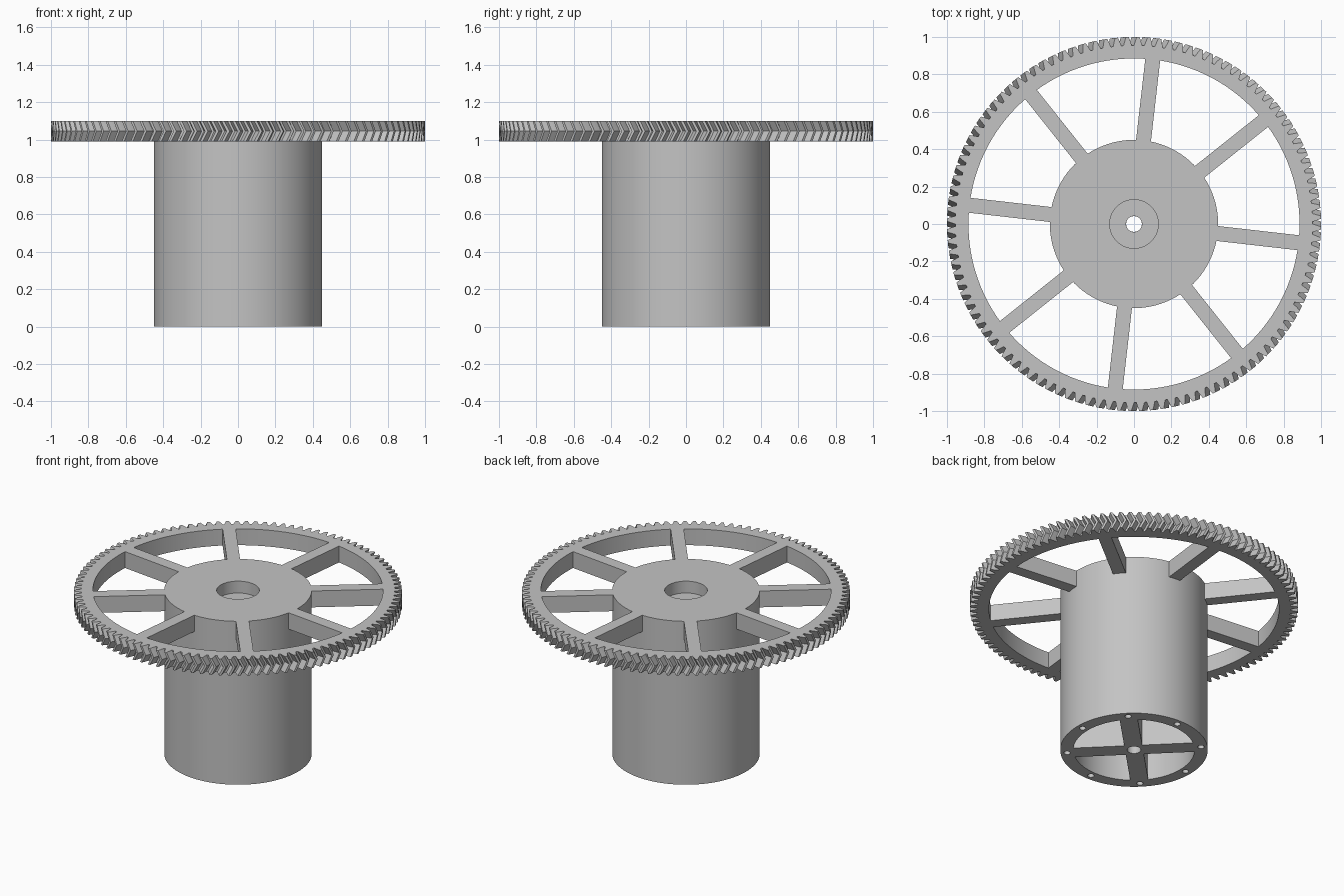
import bpy, bmesh
from math import sin, cos, pi, tau, radians
from mathutils import Matrix

cube = bpy.data.objects.get("Cube")
if cube:
    bpy.data.objects.remove(cube, do_unlink=True)

GREY = (0.55, 0.55, 0.55, 1)
grey = bpy.data.materials.new("plain grey")
grey.use_nodes = True
grey.diffuse_color = GREY
grey.node_tree.nodes["Principled BSDF"].inputs["Base Color"].default_value = GREY

TOP, BOTTOM = 1.10, 0.99      # gear faces
TEETH = 108
DRUM_R, CAVITY_R, BORE_R = 0.45, 0.37, 0.042
CAVITY_TOP = 0.90


def finish(name, bm):
    bmesh.ops.recalc_face_normals(bm, faces=bm.faces)
    mesh = bpy.data.meshes.new(name)
    bm.to_mesh(mesh)
    bm.free()
    mesh.materials.append(grey)
    obj = bpy.data.objects.new(name, mesh)
    bpy.context.collection.objects.link(obj)
    return obj


def skin(name, rings, closed=True):
    """Join closed rings of points with quads, wrapping from last to first."""
    bm = bmesh.new()
    rows = [[bm.verts.new(p) for p in ring] for ring in rings]
    for a, b in zip(rows, rows[1:] + rows[:1]):
        for i in range(len(a)):
            j = (i + 1) % len(a)
            bm.faces.new((a[i], a[j], b[j], b[i]))
    return finish(name, bm)


def circle(r, z, n):
    return [(r * cos(tau * i / n), r * sin(tau * i / n), z) for i in range(n)]


def add_cylinder(bm, x, y, r, z0, z1, n):
    place = Matrix.Translation((x, y, (z0 + z1) / 2))
    bmesh.ops.create_cone(bm, cap_ends=True, segments=n, radius1=r, radius2=r,
                          depth=z1 - z0, matrix=place)


def add_box(bm, x0, x1, width, z0, z1, angle):
    """Box lying along a radius, turned about the axle."""
    place = (Matrix.Rotation(angle, 4, 'Z')
             @ Matrix.Translation(((x0 + x1) / 2, 0, (z0 + z1) / 2))
             @ Matrix.Diagonal((x1 - x0, width, z1 - z0, 1)))
    bmesh.ops.create_cube(bm, size=1, matrix=place)


def boolean(obj, cutter, operation):
    mod = obj.modifiers.new("boolean", 'BOOLEAN')
    mod.object, mod.operation, mod.solver = cutter, operation, 'EXACT'
    bpy.context.view_layer.objects.active = obj
    bpy.ops.object.modifier_apply(modifier=mod.name)
    bpy.data.objects.remove(cutter, do_unlink=True)


# Herringbone gear rim: tooth outline swept in a chevron
TOOTH = [(0.0, 0.955), (0.22, 0.955), (0.36, 0.98), (0.48, 1.0),
         (0.74, 1.0), (0.86, 0.98)]


def tooth_ring(z, twist):
    ring = []
    for i in range(TEETH):
        for part, r in TOOTH:
            a = tau * (i + part) / TEETH + twist
            ring.append((r * cos(a), r * sin(a), z))
    return ring


count = TEETH * len(TOOTH)
skin("gear_rim", [tooth_ring(BOTTOM, 0),
                  tooth_ring((BOTTOM + TOP) / 2, 0.028),
                  tooth_ring(TOP, 0),
                  circle(0.885, TOP, count),
                  circle(0.885, BOTTOM, count)])

# Eight radial spokes
bm = bmesh.new()
for k in range(8):
    add_box(bm, 0.446, 0.889, 0.08, BOTTOM, TOP, radians(45 * k - 6.5))
finish("spokes", bm)

# Hollow drum with a recessed bore in its top plate
profile = [(BORE_R, CAVITY_TOP), (CAVITY_R, CAVITY_TOP), (CAVITY_R, 0),
           (DRUM_R, 0), (DRUM_R, TOP), (0.13, TOP), (0.13, 1.02), (BORE_R, 1.02)]
drum = skin("drum", [circle(r, z, 96) for r, z in profile])

# Screw holes around the open end
bm = bmesh.new()
for k in range(8):
    a = k * pi / 4
    add_cylinder(bm, 0.41 * cos(a), 0.41 * sin(a), 0.02, -0.1, 0.2, 24)
boolean(drum, finish("screw_cutter", bm), 'DIFFERENCE')

# Crossed webs inside the drum, bored for the axle
bm = bmesh.new()
add_box(bm, -0.373, 0.373, 0.11, 0, CAVITY_TOP, pi / 4)
webs = finish("cross_webs", bm)
bm = bmesh.new()
add_box(bm, -0.373, 0.373, 0.11, 0, CAVITY_TOP, -pi / 4)
boolean(webs, finish("second_web", bm), 'UNION')
bm = bmesh.new()
add_cylinder(bm, 0, 0, BORE_R, -0.1, 1, 48)
boolean(webs, finish("bore_cutter", bm), 'DIFFERENCE')

# Soft shading on the round walls, crisp edges elsewhere
for obj in bpy.context.scene.objects:
    obj.select_set(obj.name in ("drum", "cross_webs"))
bpy.context.view_layer.objects.active = drum
bpy.ops.object.shade_smooth_by_angle(angle=radians(30))
